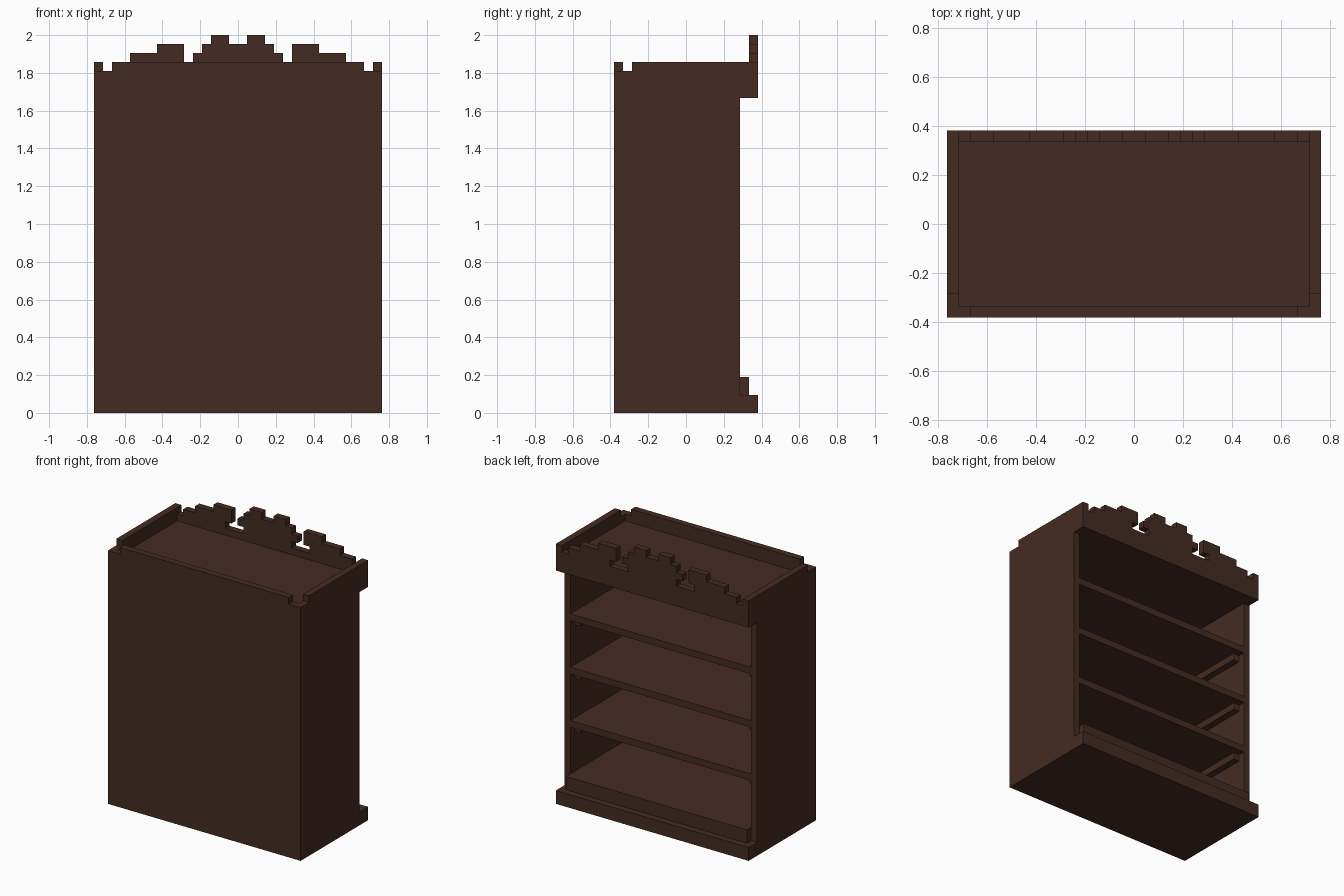
import bpy
import bmesh
from mathutils import Vector

# Remove the default object
cube = bpy.data.objects.get("Cube")
if cube:
    bpy.data.objects.remove(cube, do_unlink=True)

U = 2 / 42  # one grid step of the blocky design

wood = bpy.data.materials.new("dark_brown_wood")
wood.use_nodes = True
colour = (0.060, 0.0242, 0.0160, 1)
wood.diffuse_color = colour
wood.node_tree.nodes["Principled BSDF"].inputs["Base Color"].default_value = colour


def slab(name, outline, axis, low, high):
    """Extrude a flat outline along x (outline is y, z) or y (outline is x, z)."""
    def place(p, d):
        return Vector((d, p[0], p[1]) if axis == "x" else (p[0], d, p[1])) * U

    bm = bmesh.new()
    face = bm.faces.new([bm.verts.new(place(p, low)) for p in outline])
    grown = bmesh.ops.extrude_face_region(bm, geom=[face])["geom"]
    shift = place((0, 0), high - low)
    bmesh.ops.translate(bm, vec=shift, verts=[g for g in grown if isinstance(g, bmesh.types.BMVert)])
    bmesh.ops.recalc_face_normals(bm, faces=bm.faces)
    mesh = bpy.data.meshes.new(name)
    bm.to_mesh(mesh)
    bm.free()
    mesh.materials.append(wood)
    obj = bpy.data.objects.new(name, mesh)
    bpy.context.collection.objects.link(obj)
    return obj


def box(name, x0, x1, y0, y1, z0, z1):
    return slab(name, [(x0, z0), (x1, z0), (x1, z1), (x0, z1)], "y", y0, y1)


def mirrored(half):
    """Complete an outline given for x >= 0 from the middle outwards."""
    return half + [(-x, z) for x, z in reversed(half) if x > 0]


# Base plinth and raised bottom shelf
box("base", -15, 15, -7, 8, 0, 2)
box("bottom_shelf", -15, 15, -7, 7, 2, 4)

# Side walls with plinth and cornice ends
side = [(-8, 0), (8, 0), (8, 2), (6, 2), (6, 35), (8, 35),
        (8, 39), (-6, 39), (-6, 38), (-8, 38)]
slab("left_side", side, "x", 15, 16)
slab("right_side", side, "x", -16, -15)

# Closed wall with lowered top corners
wall = [(0, 39), (14, 39), (14, 38), (15, 38), (15, 0)]
slab("closed_wall", mirrored(wall), "y", -8, -7)

# Top panel, sunk below the rim
box("top_panel", -15, 15, -7, 7, 35, 37)

# Cornice with stepped ornamental crest
crest = [(0, 41), (1, 41), (1, 42), (3, 42), (3, 41), (4, 41), (4, 40), (5, 40),
         (5, 39), (4, 39), (4, 38), (7, 38), (7, 39), (6, 39), (6, 41), (9, 41),
         (9, 40), (12, 40), (12, 39), (14, 39), (14, 38), (15, 38), (15, 35)]
slab("crest", mirrored(crest), "y", 7, 8)

# Shelves, each resting on a pair of rails
for i, top in enumerate((12, 20, 28), 1):
    box(f"shelf_{i}", -15, 15, -7, 6, top - 1, top)
    box(f"left_rail_{i}", 14, 15, -7, 5, top - 2, top - 1)
    box(f"right_rail_{i}", -15, -14, -7, 5, top - 2, top - 1)
